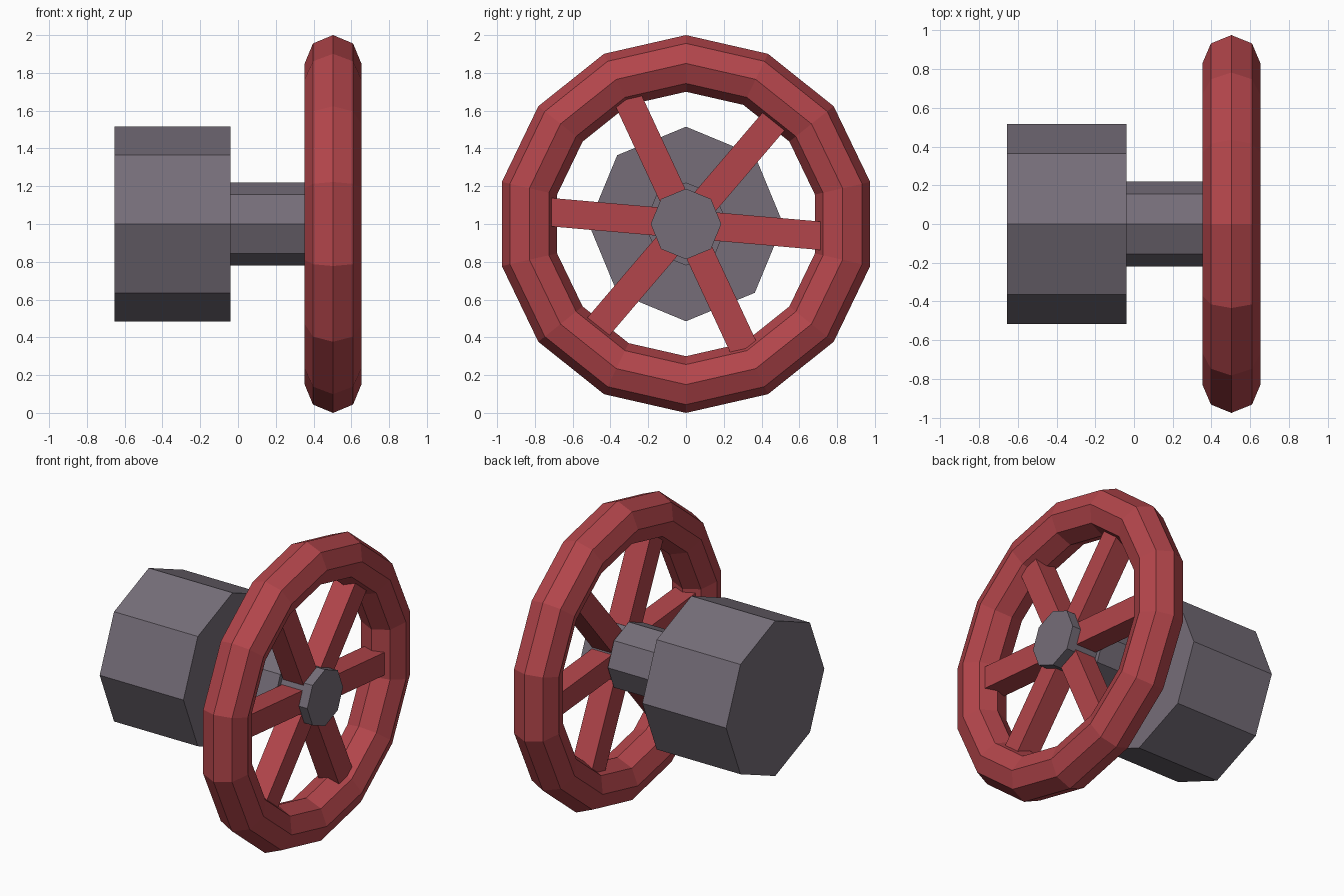
import bpy
from math import radians

if "Cube" in bpy.data.objects:
    bpy.data.objects.remove(bpy.data.objects["Cube"])

CENTRE_Z = 1.0
WHEEL_X = 0.503


def material(name, colour):
    mat = bpy.data.materials.new(name)
    mat.diffuse_color = (*colour, 1)
    mat.use_nodes = True
    mat.node_tree.nodes["Principled BSDF"].inputs["Base Color"].default_value = mat.diffuse_color
    return mat


red = material("red_paint", (0.45, 0.06, 0.07))
grey = material("dark_metal", (0.18, 0.155, 0.19))


def finish(name, mat):
    obj = bpy.context.object
    obj.name = name
    obj.data.materials.append(mat)
    return obj


def octagon_bar(name, radius, x0, x1):
    """Eight-sided cylinder along x, corners pointing straight up and down."""
    bpy.ops.mesh.primitive_cylinder_add(
        vertices=8, radius=radius, depth=x1 - x0,
        location=((x0 + x1) / 2, 0, CENTRE_Z), rotation=(0, radians(90), 0))
    return finish(name, grey)


# Valve body, shaft and hub
octagon_bar("body", 0.515, -0.655, -0.04)
octagon_bar("shaft", 0.22, -0.06, 0.42)
octagon_bar("hub", 0.187, 0.40, 0.64)

# Handwheel rim
bpy.ops.mesh.primitive_torus_add(
    major_segments=14, minor_segments=8, major_radius=0.85, minor_radius=0.15,
    location=(WHEEL_X, 0, CENTRE_Z), rotation=(0, radians(90), 0))
finish("wheel_rim", red)

# Three bars crossing at the hub make six spokes
for i, angle in enumerate((-5, 49.5, 115)):
    bpy.ops.mesh.primitive_cube_add(
        size=1, location=(WHEEL_X, 0, CENTRE_Z), rotation=(radians(angle), 0, 0))
    bpy.context.object.scale = (0.15, 1.48, 0.15)
    finish(f"spoke_pair_{i + 1}", red)
